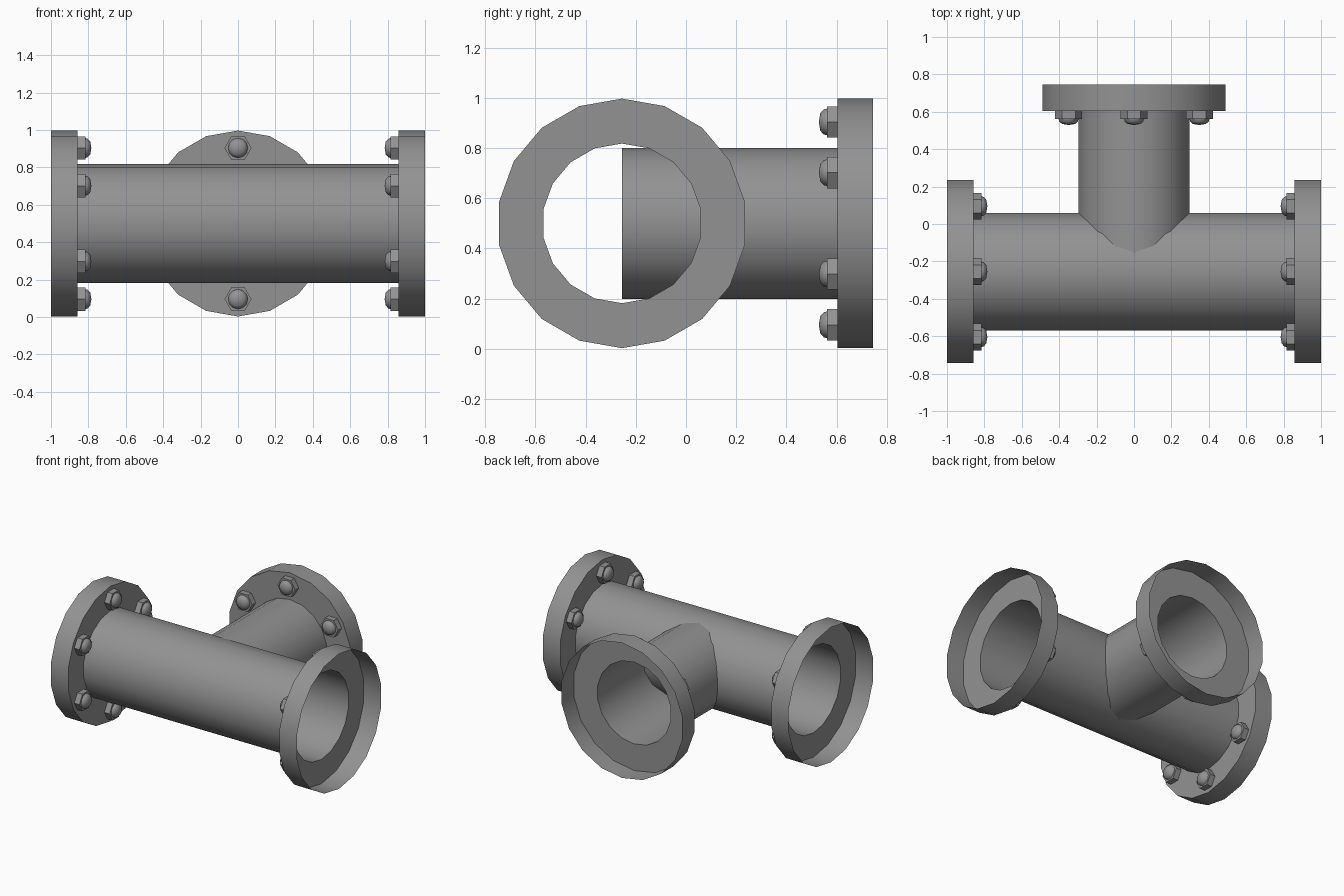
import bpy, math
from math import sin, cos, pi
from mathutils import Matrix, Vector

if "Cube" in bpy.data.objects:
    bpy.data.objects.remove(bpy.data.objects["Cube"])

YC, ZC = -0.255, 0.5     # main pipe axis

# Dark iron grey for every part
iron = bpy.data.materials.new("dark_iron")
iron.diffuse_color = (.29, .29, .29, 1)
iron.use_nodes = True
iron.node_tree.nodes["Principled BSDF"].inputs["Base Color"].default_value = iron.diffuse_color


def frame(origin, axis):
    """Local z runs along axis, local x points up."""
    a, up = Vector(axis), Vector((0, 0, 1))
    m = Matrix((up, a.cross(up), a)).transposed().to_4x4()
    m.translation = Vector(origin)
    return m


def lathe(profile, n, start=0.0, centre=(0, 0)):
    """Revolve (radius, height) points; zero radius closes to a point."""
    verts, faces, rings = [], [], []
    for r, h in profile:
        count = n if r > 0 else 1
        rings.append([len(verts) + k for k in range(count)])
        for k in range(count):
            t = start + 2 * pi * k / n
            verts.append((centre[0] + r * cos(t), centre[1] + r * sin(t), h))
    for a, b in zip(rings, rings[1:]):
        for k in range(n):
            j = (k + 1) % n
            if len(b) == 1:
                faces.append((a[k], a[j], b[0]))
            else:
                faces.append((a[k], a[j], b[j], b[k]))
    return verts, faces


def make(name, parts, matrix):
    verts, faces = [], []
    for v, f in parts:
        o = len(verts)
        verts += [matrix @ Vector(p) for p in v]
        faces += [tuple(i + o for i in q) for q in f]
    me = bpy.data.meshes.new(name)
    me.from_pydata(verts, [], faces)
    me.materials.append(iron)
    ob = bpy.data.objects.new(name, me)
    bpy.context.collection.objects.link(ob)
    bpy.ops.object.select_all(action='DESELECT')
    ob.select_set(True)
    bpy.context.view_layer.objects.active = ob
    bpy.ops.object.shade_smooth_by_angle(angle=math.radians(35))
    return ob


# Main pipe: thin shell with an open cup-shaped flange at each end
make("main_pipe", [lathe([(.497, -1), (.497, -.858), (.318, -.858),
                          (.318, .858), (.497, .858), (.497, 1)], 18)],
     frame((0, YC, ZC), (1, 0, 0)))

# Branch pipe: starts at the main axis, ends in the same flange
make("branch_pipe", [lathe([(.301, 0), (.301, .858), (.497, .858), (.497, 1)], 18)],
     frame((0, YC, ZC), (0, 1, 0)))


# Six bolts on the inner side of each flange: hex nut with a domed end
def bolts(name, origin, axis):
    parts = []
    for k in range(6):
        t = k * pi / 3
        c = (.404 * cos(t), .404 * sin(t))
        parts.append(lathe([(.072, 0), (.072, .042), (0, .042)], 6, pi / 2, c))
        parts.append(lathe([(.053, .042), (.05, .054), (.035, .068), (0, .074)],
                           12, 0, c))
    make(name, parts, frame(origin, axis))


bolts("left_bolts", (-.858, YC, ZC), (1, 0, 0))
bolts("right_bolts", (.858, YC, ZC), (-1, 0, 0))
bolts("branch_bolts", (0, YC + .858, ZC), (0, -1, 0))
